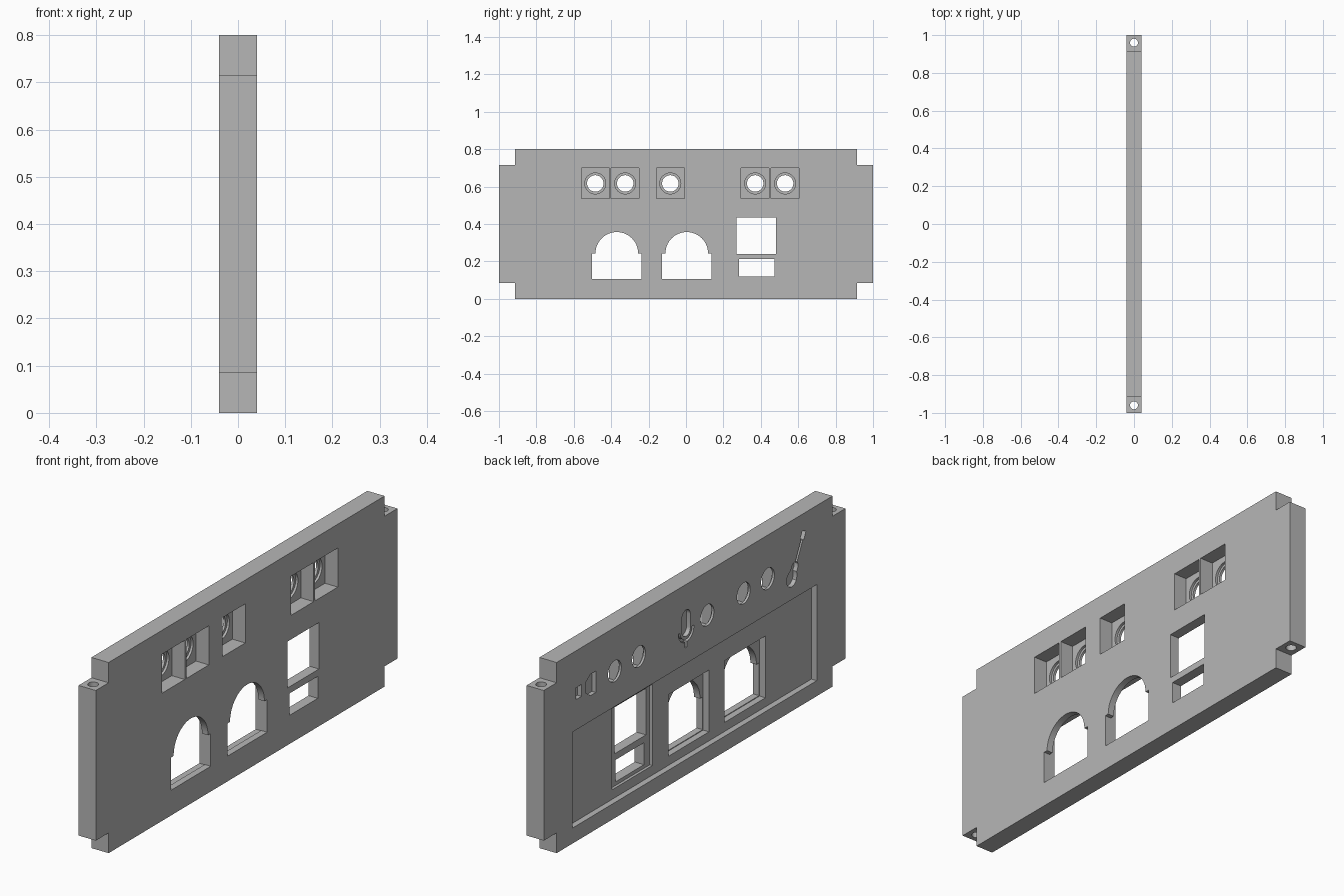
import bpy, bmesh, math
from mathutils import Vector

if "Cube" in bpy.data.objects:
    bpy.data.objects.remove(bpy.data.objects["Cube"])

grey = bpy.data.materials.new("plain grey")
grey.diffuse_color = (0.47, 0.47, 0.47, 1)
grey.use_nodes = True
grey.node_tree.nodes["Principled BSDF"].inputs["Base Color"].default_value = grey.diffuse_color


def prism(name, pts, a, b, axis='X'):
    """Extrude a closed outline from a to b. Outline is (y, z) for X, (x, y) for Z."""
    bm = bmesh.new()
    place = (lambda p, t: (t, p[0], p[1])) if axis == 'X' else (lambda p, t: (p[0], p[1], t))
    lo = [bm.verts.new(place(p, a)) for p in pts]
    hi = [bm.verts.new(place(p, b)) for p in pts]
    bm.faces.new(lo[::-1])
    bm.faces.new(hi)
    n = len(pts)
    for i in range(n):
        bm.faces.new((lo[i], lo[(i + 1) % n], hi[(i + 1) % n], hi[i]))
    bmesh.ops.recalc_face_normals(bm, faces=bm.faces)
    me = bpy.data.meshes.new(name)
    bm.to_mesh(me)
    bm.free()
    me.materials.append(grey)
    ob = bpy.data.objects.new(name, me)
    bpy.context.collection.objects.link(ob)
    return ob


def rect(y0, y1, z0, z1):
    return [(y0, z0), (y1, z0), (y1, z1), (y0, z1)]


def arc(cy, cz, r, a0=0, a1=360, n=40):
    full = abs(a1 - a0) == 360
    return [(cy + r * math.cos(math.radians(a0 + (a1 - a0) * i / n)),
             cz + r * math.sin(math.radians(a0 + (a1 - a0) * i / n)))
            for i in range(n if full else n + 1)]


# Panel with notched corners
panel = prism("panel", [(-0.915, 0), (0.915, 0), (0.915, 0.085), (1, 0.085),
                        (1, 0.715), (0.915, 0.715), (0.915, 0.8), (-0.915, 0.8),
                        (-0.915, 0.715), (-1, 0.715), (-1, 0.085), (-0.915, 0.085)],
              -0.04, 0.04)


def cut(pts, a, b, axis='X'):
    cutter = prism("cutter", pts, a, b, axis)
    cutter.hide_render = True
    mod = panel.modifiers.new("cut", 'BOOLEAN')
    mod.operation = 'DIFFERENCE'
    mod.solver = 'EXACT'
    mod.object = cutter
    bpy.context.view_layer.objects.active = panel
    bpy.ops.object.modifier_apply(modifier=mod.name)
    bpy.data.objects.remove(cutter)


# Screw holes in the end tabs
for y in (-0.96, 0.96):
    cut(arc(0, y, 0.021, n=24), -0.1, 0.9, 'Z')

# Wide recess on the left-hand face
cut(rect(-0.81, 0.81, 0.065, 0.468), -0.1, -0.015)

# Window recess and the two windows
cut(rect(0.245, 0.512, 0.105, 0.446), -0.1, -0.003)
cut(rect(0.27, 0.48, 0.24, 0.435), -0.1, 0.1)
cut(rect(0.283, 0.472, 0.12, 0.212), -0.1, 0.1)

# Arched openings, square behind
for c in (-0.37, 0.004):
    cut(rect(c - 0.135, c + 0.135, 0.103, 0.362), -0.1, 0.012)
    cut([(c - 0.132, 0.106), (c + 0.132, 0.106), (c + 0.132, 0.243)]
        + arc(c, 0.243, 0.114, 0, 180, 32) + [(c - 0.132, 0.243)], -0.1, 0.1)

# Socket pockets with stepped round holes
for c in (-0.485, -0.325, -0.084, 0.37, 0.53):
    cut(rect(c - 0.075, c + 0.075, 0.536, 0.7), -0.02, 0.1)
    cut(arc(c, 0.617, 0.056), -0.03, 0.1)
    cut(arc(c, 0.617, 0.044), -0.1, 0.1)

# Speaker symbol
ICON = -0.022
cut(rect(0.75, 0.785, 0.595, 0.645), -0.1, ICON)
cut([(0.725, 0.6), (0.69, 0.575), (0.655, 0.575), (0.655, 0.665),
     (0.69, 0.665), (0.725, 0.64)], -0.1, ICON)

# Microphone symbol: capsule, cradle, stem
m = 0.056
cut(arc(m, 0.61, 0.028, 180, 360, 12) + arc(m, 0.665, 0.028, 0, 180, 12), -0.1, ICON)
cut(arc(m, 0.61, 0.052, 180, 360, 16) + arc(m, 0.61, 0.04, 360, 180, 16), -0.1, ICON)
cut(rect(m - 0.007, m + 0.007, 0.535, 0.562), -0.1, ICON)

# Guitar symbol: half outline (along, half width) mirrored about its neck
half = [(0, 0.012), (0.01, 0.027), (0.03, 0.035), (0.05, 0.03), (0.063, 0.021),
        (0.08, 0.022), (0.093, 0.016), (0.1, 0.006), (0.185, 0.006),
        (0.187, 0.013), (0.22, 0.013)]
base, along = Vector((-0.63, 0.527)), Vector((-0.44, 0.9)).normalized()
side = Vector((-along.y, along.x))
cut([tuple(base + along * u + side * w) for u, w in half]
    + [tuple(base + along * u - side * w) for u, w in reversed(half)], -0.1, ICON)

# Keep flats crisp, round holes smooth
bpy.ops.object.select_all(action='DESELECT')
panel.select_set(True)
bpy.context.view_layer.objects.active = panel
bpy.ops.object.shade_smooth_by_angle(angle=math.radians(30))
